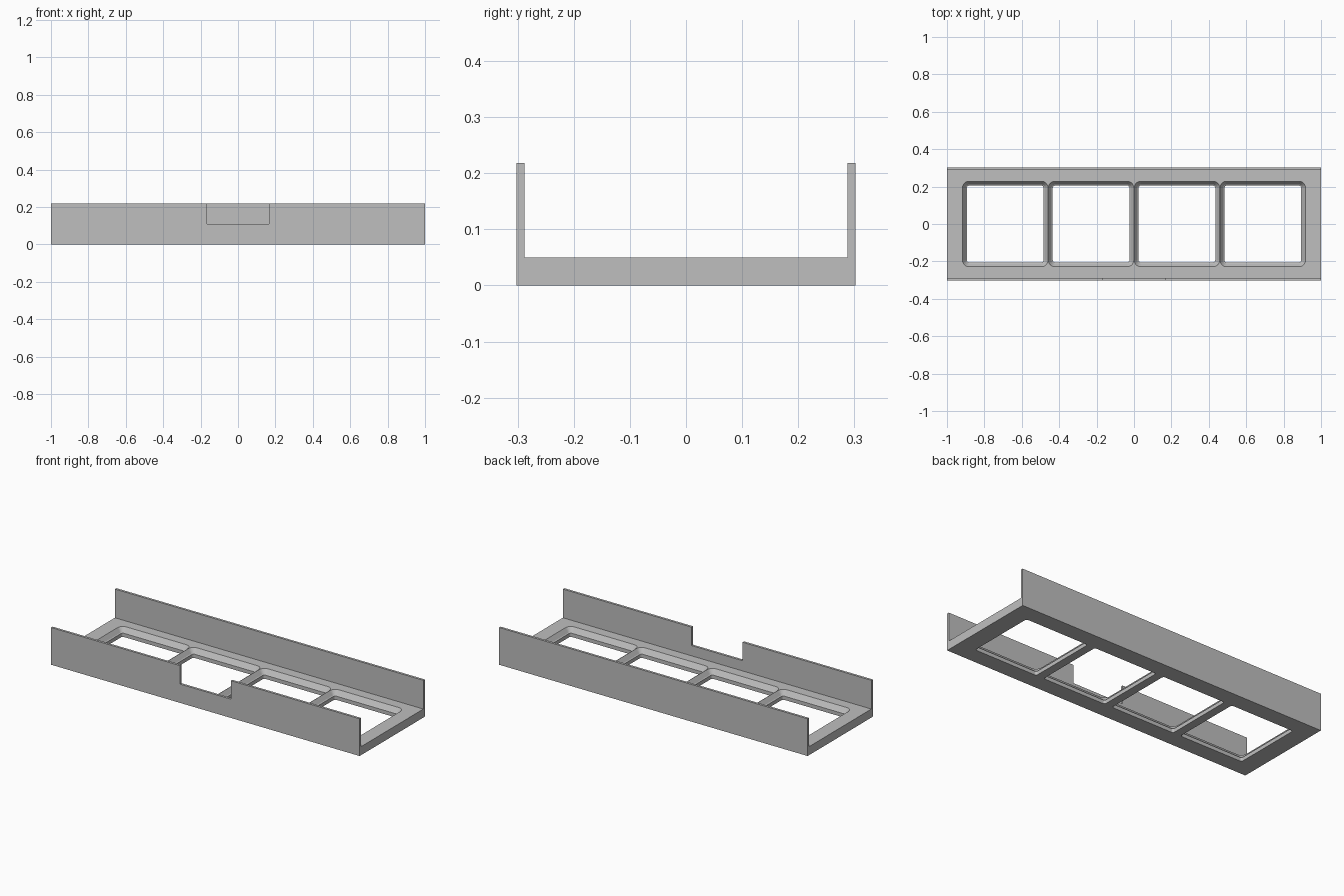
import bpy, bmesh, math

if "Cube" in bpy.data.objects:
    bpy.data.objects.remove(bpy.data.objects["Cube"])

L, W, H, T, B = 1.0, 0.302, 0.218, 0.014, 0.05   # half length, half width, wall top, wall and floor thickness

grey = bpy.data.materials.new("light_grey")
grey.diffuse_color = (0.52, 0.52, 0.52, 1)
grey.use_nodes = True
grey.node_tree.nodes["Principled BSDF"].inputs["Base Color"].default_value = grey.diffuse_color


def make_object(name, bm):
    bmesh.ops.recalc_face_normals(bm, faces=bm.faces)
    mesh = bpy.data.meshes.new(name)
    bm.to_mesh(mesh)
    bm.free()
    mesh.materials.append(grey)
    ob = bpy.data.objects.new(name, mesh)
    bpy.context.collection.objects.link(ob)
    return ob


def loft(bm, rings):
    loops = [[bm.verts.new(p) for p in r] for r in rings]
    n = len(loops[0])
    for a, b in zip(loops, loops[1:]):
        for i in range(n):
            j = (i + 1) % n
            bm.faces.new((a[i], a[j], b[j], b[i]))
    bm.faces.new(loops[0])
    bm.faces.new(loops[-1])


def rounded_square(cx, half, r, z, seg=6):
    pts = []
    for q, (sx, sy) in enumerate(((1, 1), (-1, 1), (-1, -1), (1, -1))):
        for k in range(seg + 1):
            a = (q + k / seg) * math.pi / 2
            pts.append((cx + sx * (half - r) + r * math.cos(a),
                        sy * (half - r) + r * math.sin(a), z))
    return pts


# Channel-shaped tray: floor and two side walls as one profile
profile = [(-W, 0), (W, 0), (W, H), (W - T, H), (W - T, B),
           (-W + T, B), (-W + T, H), (-W, H)]
bm = bmesh.new()
loft(bm, [[(x, y, z) for y, z in profile] for x in (-L, L)])
tray = make_object("tray", bm)

# Cutters: four windows with a chamfered rim and small ledge
cutters = []
for i in range(4):
    cx = (i - 1.5) * 0.459
    bm = bmesh.new()
    loft(bm, [rounded_square(cx, h, r, z) for h, r, z in (
        (0.205, 0.012, -0.02), (0.205, 0.012, 0.022), (0.211, 0.018, 0.025),
        (0.2285, 0.035, B), (0.2285, 0.035, B + 0.02))])
    cutters.append(make_object("window_cutter", bm))

# Cutter: notch in the front wall
bm = bmesh.new()
loft(bm, [[(x, y, z) for x, z in ((-0.165, 0.11), (0.165, 0.11), (0.165, 0.3), (-0.165, 0.3))]
          for y in (-W - 0.05, -W + 0.05)])
cutters.append(make_object("notch_cutter", bm))

for c in cutters:
    c.hide_render = True
    mod = tray.modifiers.new("cut", 'BOOLEAN')
    mod.operation = 'DIFFERENCE'
    mod.solver = 'EXACT'
    mod.object = c

# Bake the cuts and remove the cutters
deps = bpy.context.evaluated_depsgraph_get()
baked = bpy.data.meshes.new_from_object(tray.evaluated_get(deps))
tray.modifiers.clear()
tray.data = baked
for c in cutters:
    bpy.data.objects.remove(c)
